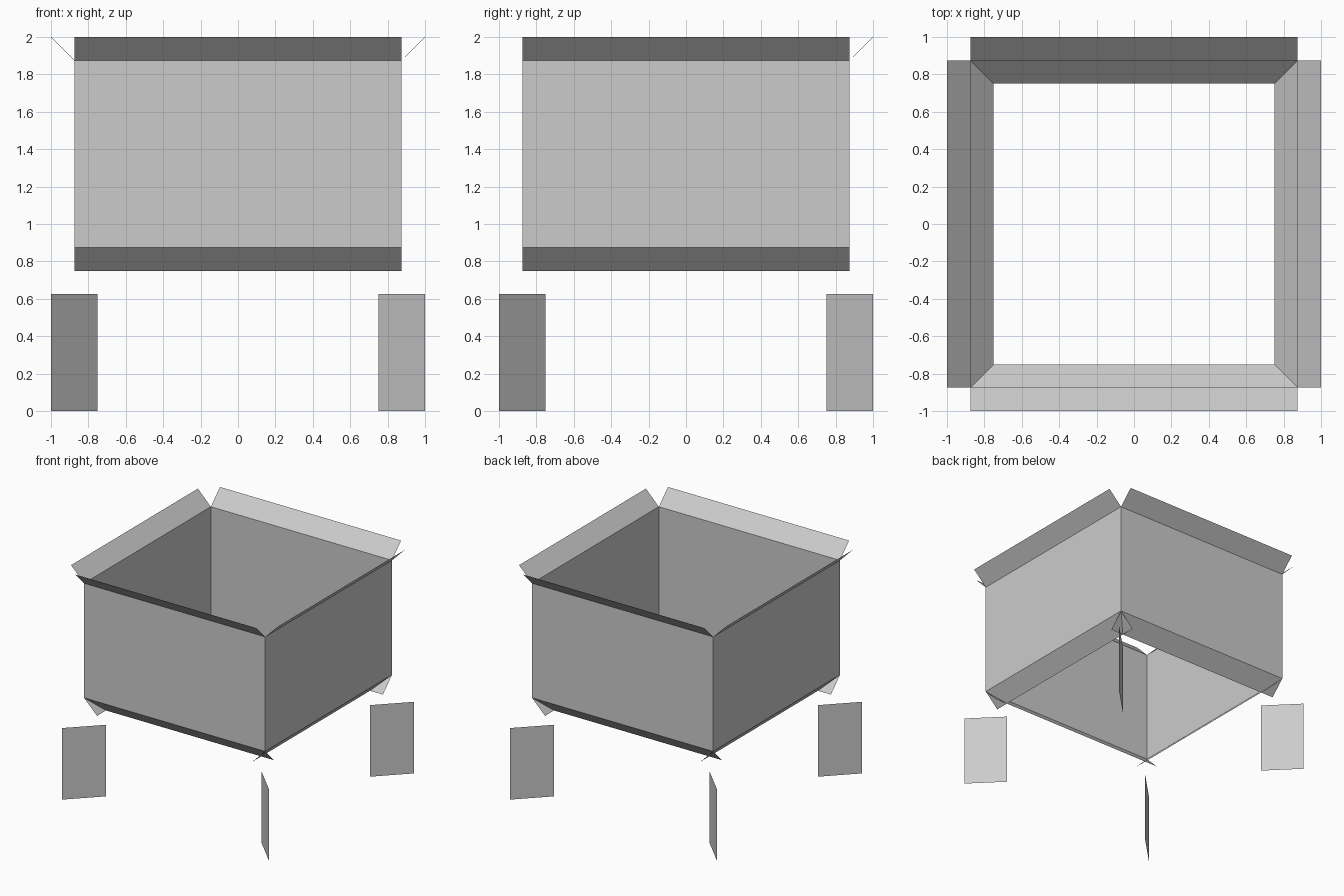
import bpy
import math
from mathutils import Matrix, Vector

if "Cube" in bpy.data.objects:
    bpy.data.objects.remove(bpy.data.objects["Cube"])

grey = bpy.data.materials.new("light_grey")
grey.diffuse_color = (0.6, 0.6, 0.6, 1.0)
grey.use_nodes = True
grey.node_tree.nodes["Principled BSDF"].inputs["Base Color"].default_value = grey.diffuse_color

HALF = 0.875   # wall offset and half width
FLARE = 0.125  # reach of the slanted lips
BASE, TOP = 0.875, 1.875


def sheet(name, corners, turn):
    """One flat quad, turned about the vertical axis."""
    rot = Matrix.Rotation(turn, 3, 'Z')
    mesh = bpy.data.meshes.new(name)
    mesh.from_pydata([rot @ Vector(c) for c in corners], [], [(0, 1, 2, 3)])
    mesh.materials.append(grey)
    obj = bpy.data.objects.new(name, mesh)
    bpy.context.collection.objects.link(obj)


def strip(name, low, high, turn):
    """Sheet along x between two (distance outward, height) points."""
    (d0, z0), (d1, z1) = low, high
    sheet(name, [(-HALF, -d0, z0), (HALF, -d0, z0),
                 (HALF, -d1, z1), (-HALF, -d1, z1)], turn)


for i, side in enumerate(("front", "right", "back", "left")):
    turn = i * math.pi / 2
    # Lower lip folds inward, wall stands upright, upper lip flares outward
    strip(side + "_lower_lip", (HALF - FLARE, BASE - FLARE), (HALF, BASE), turn)
    strip(side + "_wall", (HALF, BASE), (HALF, TOP), turn)
    strip(side + "_upper_lip", (HALF, TOP), (HALF + FLARE, TOP + FLARE), turn)

    # Corner foot: upright plate along the diagonal, separate from the walls
    inner, outer = HALF - FLARE, HALF + FLARE
    sheet(side + "_corner_foot", [(inner, -inner, 0), (outer, -outer, 0),
                                  (outer, -outer, 0.625), (inner, -inner, 0.625)], turn)
